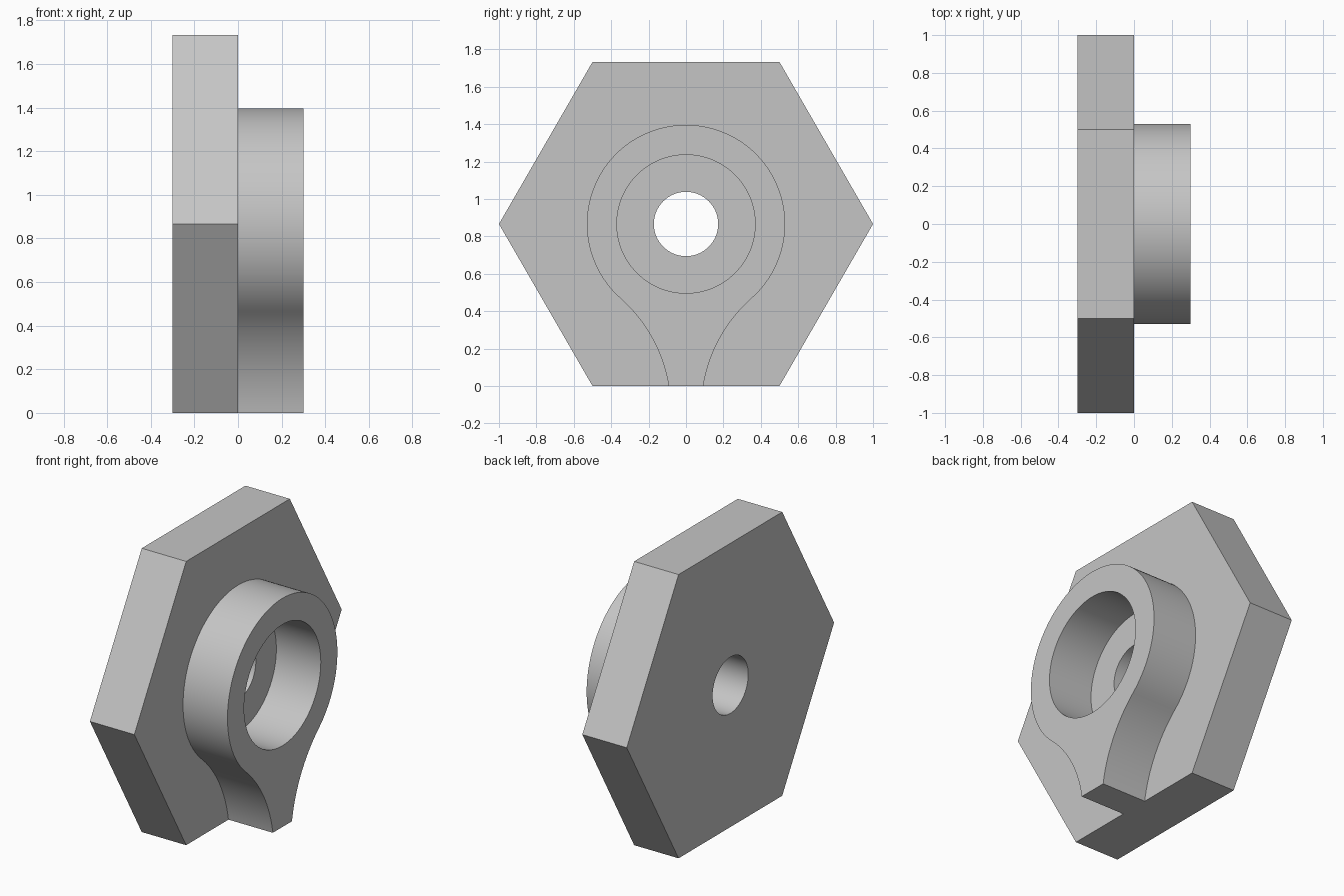
import bpy, bmesh
from math import sin, cos, pi, atan2, sqrt, radians
from mathutils import Vector

if "Cube" in bpy.data.objects:
    bpy.data.objects.remove(bpy.data.objects["Cube"])

AXIS_Z = sqrt(3) / 2      # height of the hole axis
THICKNESS = 0.3
HOLE_R, BORE_R, HUB_R = 0.172, 0.37, 0.53
NECK_HALF, FILLET_R = 0.092, 0.8

grey = bpy.data.materials.new("plain grey")
grey.use_nodes = True
colour = (0.56, 0.56, 0.56, 1)
grey.diffuse_color = colour
grey.node_tree.nodes["Principled BSDF"].inputs["Base Color"].default_value = colour


def arc(centre, radius, start, end, steps):
    """Points (y, z) along an arc, both ends included."""
    return [centre + radius * Vector((cos(a), sin(a)))
            for a in (start + (end - start) * i / steps for i in range(steps + 1))]


def circle(radius, sides):
    return arc(Vector((0, AXIS_Z)), radius, 0, 2 * pi, sides)[:-1]


def slab(name, outline, hole, x0):
    """Extrude an outline with a hole along +x."""
    bm = bmesh.new()
    edges = []
    for loop in (outline, hole):
        verts = [bm.verts.new((x0, p.x, p.y)) for p in loop]
        edges += [bm.edges.new((v, verts[i - 1])) for i, v in enumerate(verts)]
    bmesh.ops.triangle_fill(bm, use_beauty=True, edges=edges)
    top = bmesh.ops.extrude_face_region(bm, geom=bm.faces[:], use_keep_orig=True)["geom"]
    bmesh.ops.translate(bm, vec=(THICKNESS, 0, 0),
                        verts=[g for g in top if isinstance(g, bmesh.types.BMVert)])
    bmesh.ops.recalc_face_normals(bm, faces=bm.faces[:])
    mesh = bpy.data.meshes.new(name)
    bm.to_mesh(mesh)
    bm.free()
    mesh.materials.append(grey)
    obj = bpy.data.objects.new(name, mesh)
    bpy.context.collection.objects.link(obj)
    bpy.ops.object.select_all(action='DESELECT')
    bpy.context.view_layer.objects.active = obj
    obj.select_set(True)
    bpy.ops.object.shade_smooth_by_angle(angle=radians(30))


# Hexagonal plate with the through hole
slab("hex_plate", circle(1, 6), circle(HOLE_R, 64), -THICKNESS)

# Fillet centre: tangent to the hub circle and passing through the neck's foot
hub, foot = Vector((0, AXIS_Z)), Vector((NECK_HALF, 0))
span = foot - hub
d, reach = span.length, HUB_R + FILLET_R
along = (d * d + reach * reach - FILLET_R ** 2) / (2 * d)
side = Vector((-span.y, span.x)) / d
fillet = hub + span / d * along + side * sqrt(reach ** 2 - along ** 2)

# Hub outline: half of it from the top round to the foot, then mirrored
to_fillet, to_foot = fillet - hub, foot - fillet
tangent = atan2(to_fillet.y, to_fillet.x)
half = arc(hub, HUB_R, pi / 2, tangent, 48)
half += arc(fillet, FILLET_R, tangent + pi, atan2(to_foot.y, to_foot.x), 24)[1:]
mirrored = [Vector((-p.x, p.y)) for p in reversed(half[1:])]

# Bored hub with its flared neck
slab("hub_with_neck", half + mirrored, circle(BORE_R, 96), 0)
